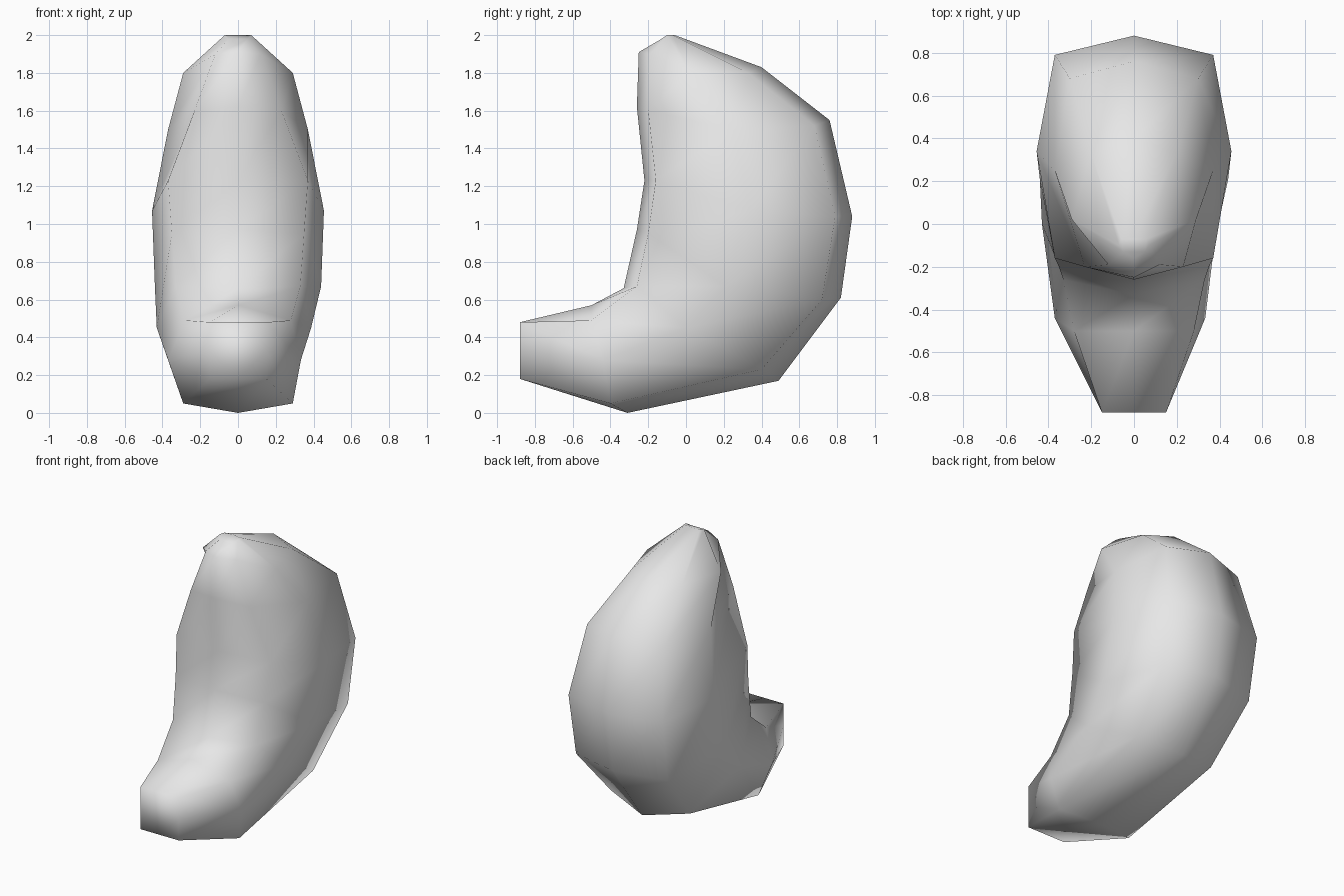
import bpy
import bmesh
from mathutils import Vector

default_cube = bpy.data.objects.get("Cube")
if default_cube:
    bpy.data.objects.remove(default_cube, do_unlink=True)


def make_material(name, colour):
    material = bpy.data.materials.new(name)
    material.use_nodes = True
    material.diffuse_color = colour
    material.node_tree.nodes["Principled BSDF"].inputs["Base Color"].default_value = colour
    return material


# Outlines of the body from the blunt snout to the tip, each as (half width, y, z):
# middle of the inner bend, shoulder beside it, widest flank, outer shoulder, outer ridge.
inner_ridge = [(0, -.88, .48), (0, -.5, .57), (0, -.33, .66), (0, -.26, .97),
               (0, -.22, 1.23), (0, -.26, 1.62), (0, -.25, 1.91), (0, -.16, 1.95)]
inner_shoulder = [(.15, -.88, .48), (.28, -.5, .49), (.33, -.26, .67), (.35, -.2, .95),
                  (.37, -.16, 1.23), (.23, -.2, 1.6), (.12, -.19, 1.9), (.05, -.13, 1.98)]
flank = [(.15, -.88, .33), (.37, -.44, .28), (.43, 0, .45), (.44, .21, .67),
         (.455, .34, 1.07), (.37, .25, 1.5), (.29, .02, 1.8), (.07, -.1, 2)]
outer_shoulder = [(.15, -.88, .18), (.29, -.4, .05), (.31, .4, .23), (.36, .72, .6),
                  (.37, .79, 1.04), (.3, .68, 1.52), (.2, .33, 1.8), (.06, -.07, 2)]
outer_ridge = [(0, -.88, .18), (0, -.31, 0), (0, .49, .17), (0, .82, .61),
               (0, .88, 1.04), (0, .76, 1.55), (0, .4, 1.83), (0, -.06, 2)]

# The lower flank is slightly slimmer on the left side
left_slimming = {1: .9, 2: .9}


def mirror(point):
    return (-point[0], point[1], point[2])


def build_body(name, material):
    bm = bmesh.new()
    loops = []
    stations = zip(inner_ridge, inner_shoulder, flank, outer_shoulder, outer_ridge)
    for index, (inner, upper, side, lower, outer) in enumerate(stations):
        left_side = (side[0] * left_slimming.get(index, 1), side[1], side[2])
        outline = [inner, upper, left_side, lower, outer,
                   mirror(lower), mirror(side), mirror(upper)]
        loops.append([bm.verts.new(Vector(point)) for point in outline])

    # Skin between neighbouring outlines
    for first, second in zip(loops, loops[1:]):
        count = len(first)
        for i in range(count):
            j = (i + 1) % count
            bm.faces.new((first[i], first[j], second[j], second[i]))

    # Blunt snout and small tip
    bm.faces.new(loops[0])
    bm.faces.new(loops[-1])
    bmesh.ops.recalc_face_normals(bm, faces=bm.faces)
    for face in bm.faces:
        face.smooth = True

    mesh = bpy.data.meshes.new(name)
    bm.to_mesh(mesh)
    bm.free()
    mesh.materials.append(material)
    body = bpy.data.objects.new(name, mesh)
    bpy.context.collection.objects.link(body)
    return body


build_body("curved_body", make_material("light grey", (.8, .8, .8, 1)))
